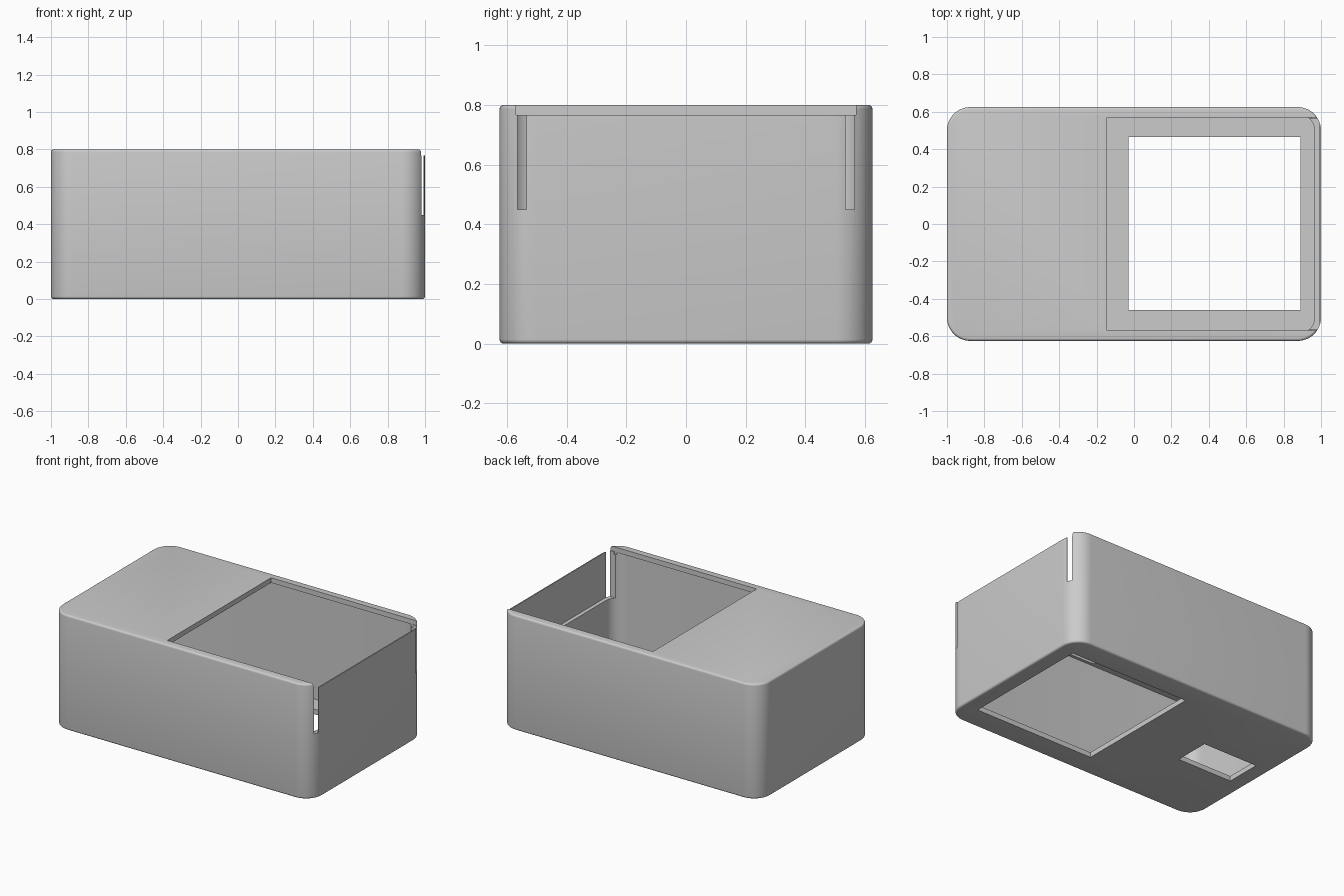
import bpy, bmesh, math
from mathutils import Vector

cube = bpy.data.objects.get("Cube")
if cube:
    bpy.data.objects.remove(cube, do_unlink=True)

LENGTH, WIDTH, HEIGHT, WALL = 2.0, 1.25, 0.8, 0.035


def block(name, low, high, corner=0.0, edge=0.0):
    """Box between two corners, with rounded upright corners and softened rims."""
    low, high = Vector(low), Vector(high)
    bm = bmesh.new()
    bmesh.ops.create_cube(bm, size=1)
    for v in bm.verts:
        v.co = (low + high) / 2 + v.co * (high - low)
    if corner:
        upright = [e for e in bm.edges if abs(e.verts[0].co.z - e.verts[1].co.z) > 0.1]
        bmesh.ops.bevel(bm, geom=upright, offset=corner, segments=12,
                        profile=0.5, affect='EDGES')
    if edge:
        rims = [e for e in bm.edges if abs(e.verts[0].co.z - e.verts[1].co.z) < 1e-5]
        bmesh.ops.bevel(bm, geom=rims, offset=edge, segments=4,
                        profile=0.5, affect='EDGES')
    bmesh.ops.recalc_face_normals(bm, faces=bm.faces)
    mesh = bpy.data.meshes.new(name)
    bm.to_mesh(mesh)
    bm.free()
    obj = bpy.data.objects.new(name, mesh)
    bpy.context.collection.objects.link(obj)
    return obj


def cut(target, cutter):
    """Subtract the cutter from the target and discard it."""
    cutter.hide_render = True
    mod = target.modifiers.new("cut", 'BOOLEAN')
    mod.operation = 'DIFFERENCE'
    mod.solver = 'EXACT'
    mod.object = cutter
    bpy.context.view_layer.objects.active = target
    bpy.ops.object.modifier_apply(modifier=mod.name)
    bpy.data.objects.remove(cutter, do_unlink=True)


# Outer shell
x, y = LENGTH / 2, WIDTH / 2
case = block("case", (-x, -y, 0), (x, y, HEIGHT), corner=0.125, edge=0.014)

# Hollow inside
xi, yi = x - WALL, y - WALL
cut(case, block("cavity", (-xi, -yi, WALL), (xi, yi, HEIGHT - WALL), corner=0.09))

# Sliding-lid opening, open at one end
cut(case, block("lid_opening", (-0.145, -0.57, 0.75), (0.95, 0.57, 0.9)))
cut(case, block("lid_entry", (0.9, -0.57, 0.767), (1.1, 0.57, 0.9)))

# Floor windows
cut(case, block("large_window", (-0.03, -0.46, -0.1), (0.89, 0.465, 0.1)))
cut(case, block("small_window", (-0.89, -0.125, -0.1), (-0.47, 0.125, 0.1)))

# Thinned flexible end tab with a slit on each side
cut(case, block("tab_recess", (0.9, -0.55, 0.45), (0.992, 0.55, 0.85)))
for side in (-1, 1):
    near, far = sorted((side * 0.535, side * 0.565))
    cut(case, block("tab_slit", (0.89, near, 0.449), (1.1, far, 0.86)))

# Plain grey finish
grey = bpy.data.materials.new("plain_grey")
grey.use_nodes = True
colour = (0.6, 0.6, 0.6, 1)
grey.diffuse_color = colour
grey.node_tree.nodes["Principled BSDF"].inputs["Base Color"].default_value = colour
case.data.materials.clear()
case.data.materials.append(grey)

# Smooth rounds, crisp cut edges
bpy.ops.object.select_all(action='DESELECT')
case.select_set(True)
bpy.context.view_layer.objects.active = case
bpy.ops.object.shade_smooth_by_angle(angle=math.radians(30))
